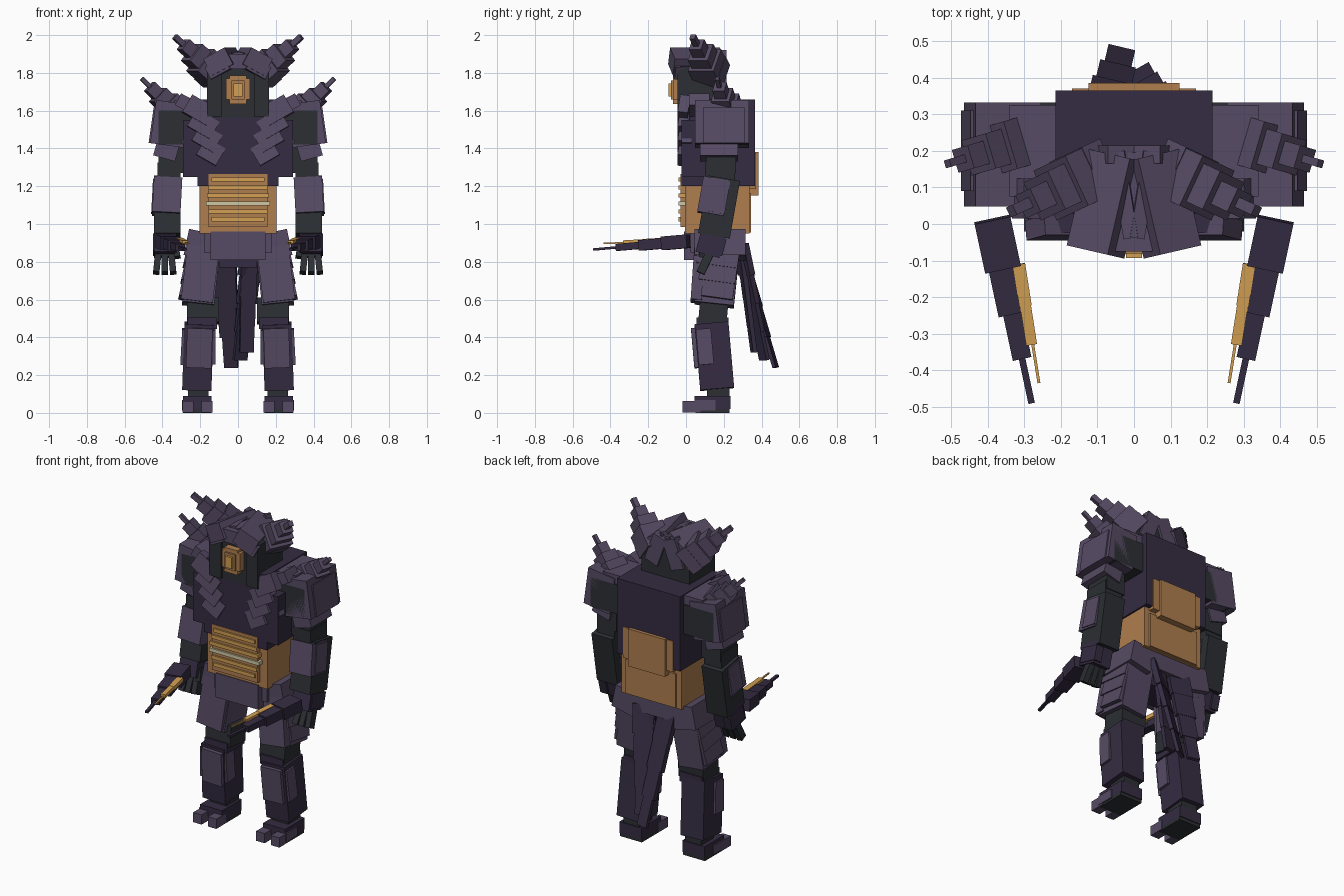
import bpy
import bmesh
from math import radians
from mathutils import Vector, Euler

default_cube = bpy.data.objects.get("Cube")
if default_cube:
    bpy.data.objects.remove(default_cube, do_unlink=True)


def material(name, red, green, blue):
    mat = bpy.data.materials.new(name)
    mat.use_nodes = True
    color = (red, green, blue, 1)
    mat.diffuse_color = color
    mat.node_tree.nodes["Principled BSDF"].inputs["Base Color"].default_value = color
    return mat


PURPLE = material("dusty purple", .094, .07, .128)
DARK = material("dark purple", .035, .025, .054)
GRAY = material("charcoal", .025, .028, .033)
BRONZE = material("bronze", .43, .21, .08)
GOLD = material("gold", .65, .35, .085)
PALE = material("pale band", .62, .58, .38)


def solid(name, center, size, rotation, mat):
    """Box from its centre, size and rotation."""
    bm = bmesh.new()
    bmesh.ops.create_cube(bm, size=1)
    bmesh.ops.scale(bm, vec=size, verts=bm.verts)
    mesh = bpy.data.meshes.new(name)
    bm.to_mesh(mesh)
    bm.free()
    mesh.materials.append(mat)
    obj = bpy.data.objects.new(name, mesh)
    obj.location = center
    obj.rotation_euler = rotation
    bpy.context.scene.collection.objects.link(obj)


def block(name, center, size, mat, tilt=(0, 0, 0)):
    solid(name, center, size, Euler([radians(a) for a in tilt]), mat)


def pair(name, center, size, mat, tilt=(0, 0, 0)):
    """Left block and its mirror image on the right."""
    x, y, z = center
    rx, ry, rz = tilt
    block("left_" + name, center, size, mat, tilt)
    block("right_" + name, (-x, y, z), size, mat, (rx, -ry, -rz))


def chain(name, start, end, widths, mat, flat=1.0):
    """Row of shrinking blocks along a line."""
    start, end = Vector(start), Vector(end)
    step = (end - start) / len(widths)
    turn = step.to_track_quat('Z', 'Y').to_euler()
    for i, width in enumerate(widths):
        center = start + step * (i + .45)
        solid(f"{name}_{i + 1}", center, (width, width * flat, step.length * 1.1), turn, mat)


def chain_pair(name, start, end, widths, mat, flat=1.0):
    for side, sign in (("left_", 1), ("right_", -1)):
        chain(side + name, (start[0] * sign, *start[1:]),
              (end[0] * sign, *end[1:]), widths, mat, flat)


# Torso
block("chest", (0, .17, 1.43), (.43, .39, .46), DARK)
block("chest_front", (0, .06, 1.4), (.58, .17, .3), DARK)
block("waist", (0, .165, 1.09), (.41, .34, .28), BRONZE)
block("belly_panel", (0, 0, 1.125), (.31, .06, .28), BRONZE)
for i, half_width in enumerate((.14, .155, .17, .165, .155, .14)):
    band = PALE if i == 2 else GOLD
    block(f"belly_band_{i + 1}", (0, -.022, 1.025 + i * .042),
          (half_width * 2, .036, .022), band)
block("back_plate", (0, .34, 1.28), (.34, .06, .19), BRONZE)
block("back_plate_raised", (0, .35, 1.265), (.25, .07, .23), BRONZE)
block("lower_back_plate", (0, .32, 1.06), (.34, .05, .21), BRONZE)

# Chest feathers, overlapping from the collar down
for i in range(4):
    drop = i * .073
    pair(f"chest_feather_{i + 1}", (.205 - i * .02, -.01, 1.6 - drop),
         (.15 - i * .01, .055, .105), PURPLE, tilt=(-8, -30, 0))
pair("outer_feather", (.235, .005, 1.47), (.08, .05, .13), PURPLE, tilt=(0, -28, 0))
pair("collar_feather", (.26, .07, 1.63), (.13, .11, .07), PURPLE, tilt=(0, -28, 0))

# Head, mask and hood
block("head", (0, .085, 1.7), (.33, .23, .27), GRAY)
pair("cheek", (.125, -.02, 1.69), (.08, .05, .24), GRAY)
block("face_plate", (0, -.045, 1.71), (.09, .05, .15), BRONZE)
block("face_plate_wide", (0, -.045, 1.715), (.125, .045, .11), BRONZE)
block("mask_rim", (0, -.07, 1.71), (.07, .02, .1), BRONZE)
block("mask_nose", (0, -.078, 1.71), (.045, .03, .07), GOLD)
block("hood_center", (0, .06, 1.86), (.13, .27, .08), PURPLE)
pair("hood_half", (.075, .055, 1.86), (.13, .27, .1), PURPLE, tilt=(0, 28, 13))
pair("hood_ridge", (.025, .08, 1.892), (.04, .24, .035), PURPLE, tilt=(0, 10, -9))
pair("hood_brow", (.1, -.03, 1.825), (.12, .08, .07), PURPLE, tilt=(0, 28, 13))
pair("hood_back", (.06, .19, 1.82), (.09, .05, .18), PURPLE, tilt=(0, -20, 0))

# Stepped horns
chain_pair("horn", (.11, .14, 1.785), (.335, .035, 1.992),
           (.155, .15, .115, .07, .03), PURPLE)

# Shoulders
pair("shoulder_joint", (.31, .19, 1.51), (.22, .285, .18), GRAY)
pair("shoulder_pad", (.36, .19, 1.53), (.18, .285, .23), PURPLE, tilt=(0, -8, 0))
pair("shoulder_inner_pad", (.27, .2, 1.57), (.14, .25, .17), PURPLE)
pair("shoulder_outer_plate", (.435, .2, 1.52), (.05, .22, .19), PURPLE, tilt=(0, -8, 0))
pair("shoulder_lower_plate", (.375, .175, 1.405), (.12, .2, .12), PURPLE, tilt=(0, -16, 0))
chain_pair("shoulder_spike", (.34, .215, 1.6), (.51, .165, 1.77),
           (.135, .1, .065, .022), PURPLE)

# Arms
pair("upper_arm", (.355, .185, 1.36), (.13, .16, .18), GRAY)
pair("elbow", (.365, .18, 1.265), (.12, .16, .12), GRAY)
pair("forearm", (.375, .175, 1.09), (.14, .17, .31), GRAY, tilt=(-10, 0, 0))
pair("forearm_guard", (.375, .145, 1.145), (.15, .14, .19), PURPLE, tilt=(-10, -3, 0))
pair("forearm_outer_guard", (.425, .165, 1.145), (.06, .11, .17), PURPLE, tilt=(-10, -3, 0))
pair("hand", (.385, .13, .9), (.12, .13, .13), DARK, tilt=(-15, 0, 0))
pair("knuckle_guard", (.425, .14, .89), (.05, .13, .09), DARK, tilt=(-15, 0, 0))
for i in range(3):
    pair(f"finger_{i + 1}", (.348 + i * .04, .1, .79), (.034, .045, .11),
         GRAY, tilt=(-25, 6 - i * 6, 0))
pair("thumb", (.325, .1, .86), (.03, .045, .08), GRAY, tilt=(-20, 10, 0))

# Wrist blades with gilded inner edge
chain_pair("blade", (.385, .0, .908), (.28, -.49, .865),
           (.1, .078, .052, .018), DARK, flat=.72)
chain_pair("blade_trim", (.313, -.12, .915), (.28, -.33, .903), (.034, .03), GOLD, flat=.7)
chain_pair("blade_trim_tip", (.28, -.31, .902), (.26, -.435, .897), (.008,), GOLD)

# Hips and skirt
block("pelvis", (0, .17, .905), (.36, .29, .11), PURPLE)
block("front_flap", (0, .02, .885), (.29, .06, .15), PURPLE)
block("crotch", (0, .17, .82), (.2, .18, .1), DARK)
pair("hip_plate", (.2, .18, .89), (.15, .27, .14), PURPLE, tilt=(0, -12, 0))
pair("thigh", (.195, .165, .73), (.17, .21, .32), PURPLE, tilt=(-6, -6, 0))
pair("thigh_front_plate", (.2, .065, .74), (.17, .06, .3), PURPLE, tilt=(-4, -7, 0))
for i in range(3):
    pair(f"thigh_side_plate_{i + 1}", (.255 + i * .012, .17, .83 - i * .085),
         (.05, .22 - i * .025, .11), PURPLE, tilt=(-8, -12, 0))

# Lower legs
pair("knee", (.185, .145, .54), (.17, .15, .13), GRAY, tilt=(-5, 0, 0))
pair("knee_band", (.19, .14, .475), (.155, .17, .06), DARK)
pair("shin", (.212, .15, .3), (.155, .18, .35), DARK, tilt=(5, -2, 0))
pair("shin_front_plate", (.205, .07, .345), (.135, .07, .21), PURPLE, tilt=(5, -2, 0))
pair("shin_outer_plate", (.278, .1, .35), (.045, .08, .19), PURPLE, tilt=(5, -3, 0))
pair("shin_inner_plate", (.14, .1, .35), (.04, .08, .18), PURPLE, tilt=(5, 0, 0))
pair("ankle", (.21, .17, .1), (.11, .12, .09), GRAY)

# Feet with two separate toes
pair("sole", (.215, .14, .01), (.15, .18, .02), GRAY)
pair("foot", (.215, .14, .055), (.15, .19, .07), DARK)
for i in range(2):
    pair(f"toe_{i + 1}", (.165 + i * .1, .03, .033), (.058, .095, .06), PURPLE)
pair("outer_foot_plate", (.285, .1, .04), (.025, .11, .055), PURPLE)

# Tail strips, fanned at the hips and gathered at the tip
chain("long_tail", (-.08, .285, .88), (-.035, .475, .24),
      (.13, .12, .1, .075), DARK, flat=.25)
chain("middle_tail", (.08, .29, .88), (.01, .415, .28),
      (.13, .11, .095, .08), DARK, flat=.25)
chain("short_tail", (.06, .285, .88), (.045, .36, .32),
      (.09, .085, .08, .075), DARK, flat=.3)
